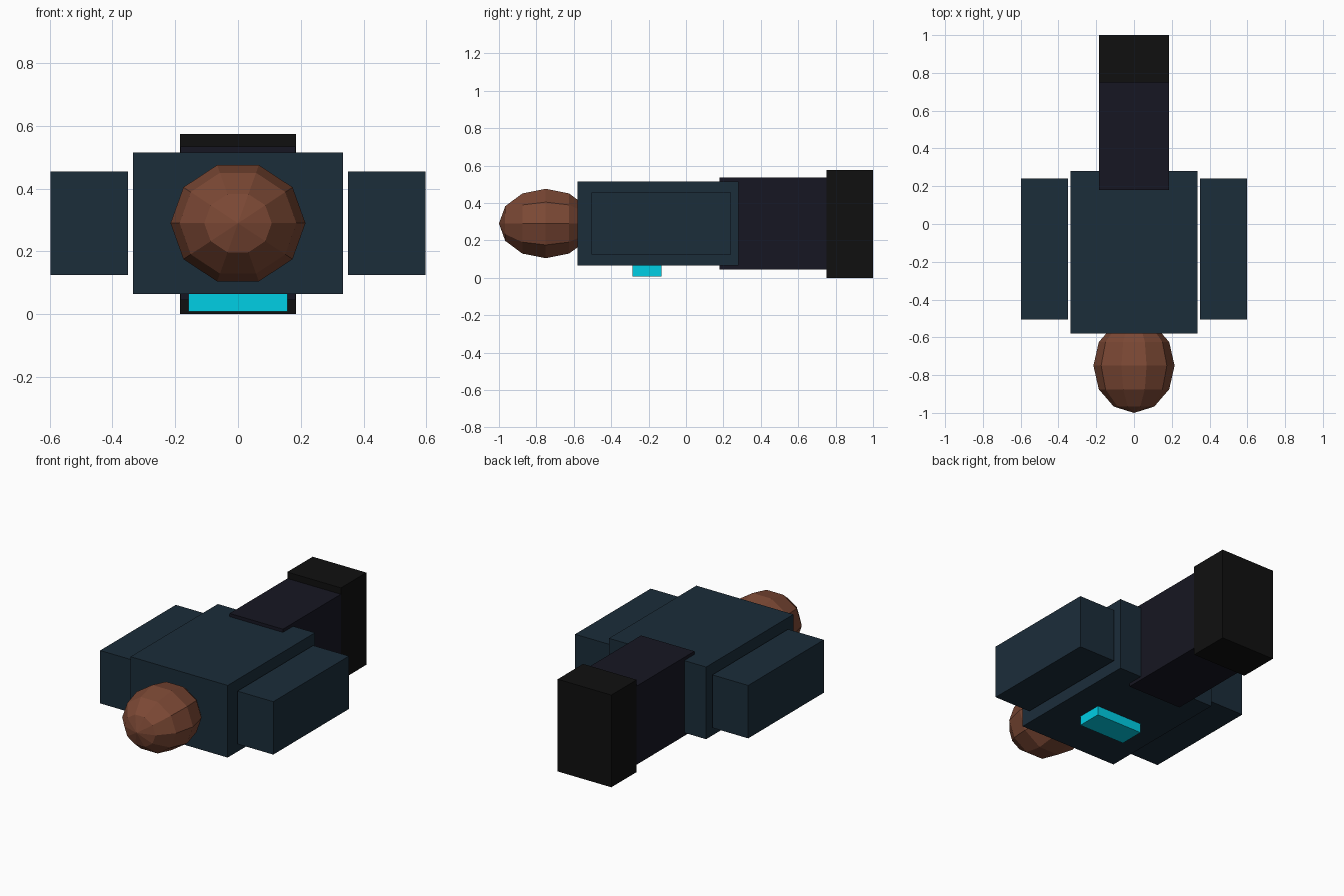
import bpy, bmesh
from math import radians
from mathutils import Matrix

if "Cube" in bpy.data.objects:
    bpy.data.objects.remove(bpy.data.objects["Cube"])


def material(name, color):
    m = bpy.data.materials.new(name)
    m.diffuse_color = (*color, 1)
    m.use_nodes = True
    m.node_tree.nodes["Principled BSDF"].inputs["Base Color"].default_value = m.diffuse_color
    return m


def add_object(name, bm, mat):
    mesh = bpy.data.meshes.new(name)
    bm.to_mesh(mesh)
    bm.free()
    mesh.materials.append(mat)
    ob = bpy.data.objects.new(name, mesh)
    bpy.context.collection.objects.link(ob)
    return ob


def box(name, x, y, z, mat):
    """Box from (min, max) ranges on each axis."""
    bm = bmesh.new()
    bmesh.ops.create_cube(bm, size=1)
    bmesh.ops.scale(bm, vec=[b - a for a, b in (x, y, z)], verts=bm.verts)
    bmesh.ops.translate(bm, vec=[(a + b) / 2 for a, b in (x, y, z)], verts=bm.verts)
    return add_object(name, bm, mat)


suit = material("suit_blue", (0.011, 0.026, 0.042))
trousers = material("trouser_navy", (0.008, 0.008, 0.016))
black = material("boot_black", (0.005, 0.005, 0.005))
skin = material("skin_brown", (0.20, 0.065, 0.035))
cyan = material("panel_cyan", (0.0, 0.62, 0.78))

# Torso, lying along y
box("torso", (-0.335, 0.335), (-0.58, 0.28), (0.065, 0.515), suit)

# Arms on both sides
for side, label in ((-1, "left"), (1, "right")):
    box(label + "_arm", sorted((side * 0.35, side * 0.597)),
        (-0.505, 0.24), (0.125, 0.455), suit)

# Legs and boots
box("legs", (-0.184, 0.184), (0.18, 0.76), (0.045, 0.535), trousers)
box("boots", (-0.185, 0.185), (0.75, 1.0), (0.0, 0.575), black)

# Glowing panel under the chest
box("chest_panel", (-0.157, 0.157), (-0.285, -0.13), (0.008, 0.09), cyan)

# Faceted head with its poles along y
bm = bmesh.new()
bmesh.ops.create_uvsphere(bm, u_segments=10, v_segments=6, radius=1)
turn = Matrix.Rotation(radians(90), 4, 'X') @ Matrix.Rotation(radians(90), 4, 'Z')
place = Matrix.Translation((0, -0.75, 0.29)) @ Matrix.Diagonal((0.215, 0.25, 0.195, 1))
bmesh.ops.transform(bm, matrix=place @ turn, verts=bm.verts)
add_object("head", bm, skin)
